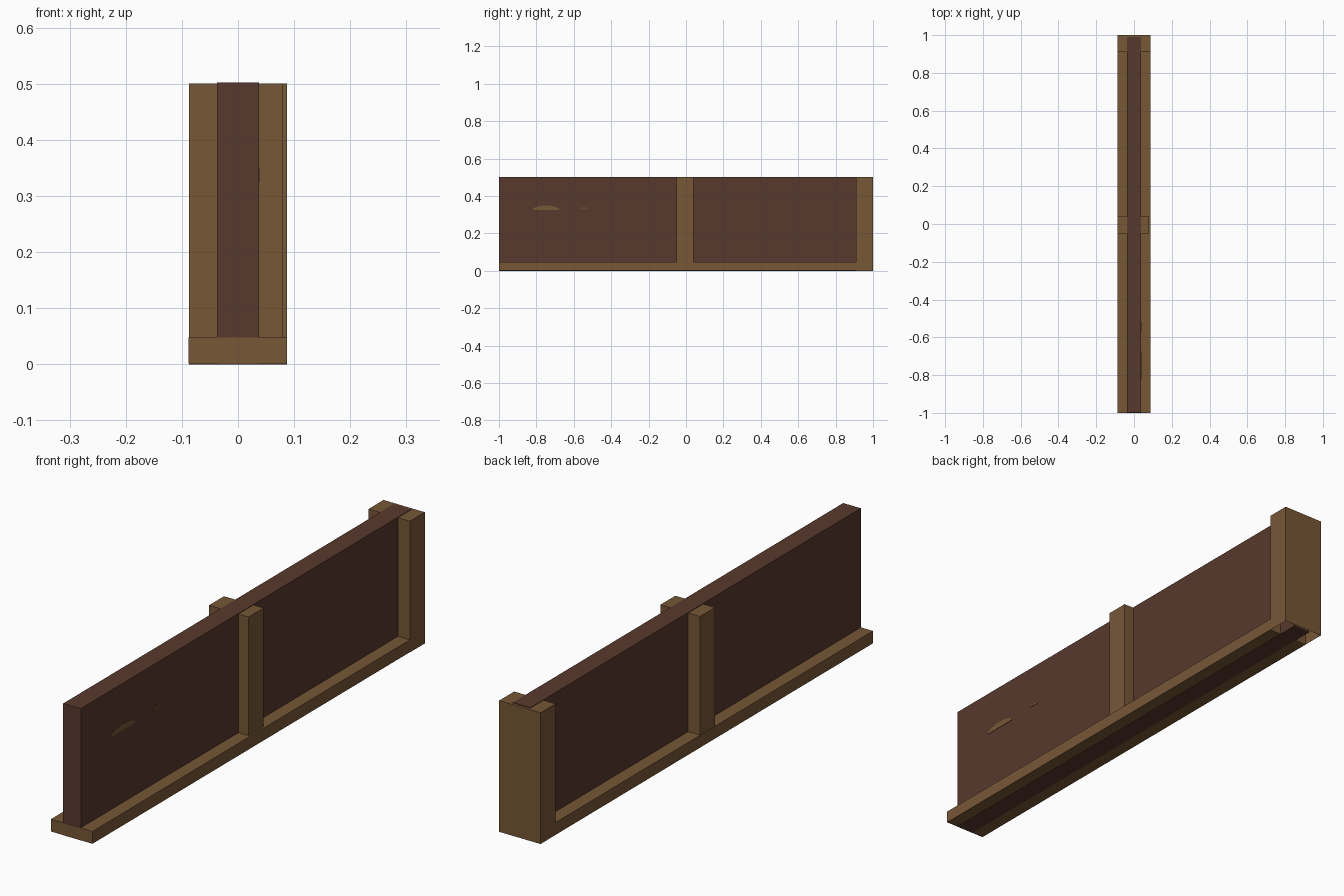
import bpy, bmesh, math

if "Cube" in bpy.data.objects:
    bpy.data.objects.remove(bpy.data.objects["Cube"])


def material(name, rgb):
    m = bpy.data.materials.new(name)
    m.diffuse_color = (*rgb, 1)
    m.use_nodes = True
    m.node_tree.nodes["Principled BSDF"].inputs["Base Color"].default_value = m.diffuse_color
    return m


WOOD = material("light_wood", (0.184, 0.095, 0.037))
PANEL = material("dark_red_wood", (0.098, 0.041, 0.027))


def finish(bm, name, mat):
    me = bpy.data.meshes.new(name)
    bm.to_mesh(me)
    bm.free()
    me.materials.append(mat)
    ob = bpy.data.objects.new(name, me)
    bpy.context.collection.objects.link(ob)
    return ob


def box(name, mat, x, y, z, open_bottom=False):
    """Box from (min, max) ranges on each axis."""
    bm = bmesh.new()
    bmesh.ops.create_cube(bm, size=1)
    for v in bm.verts:
        v.co = [r[0] if c < 0 else r[1] for c, r in zip(v.co, (x, y, z))]
    bm.normal_update()
    if open_bottom:
        down = [f for f in bm.faces if f.normal.z < -0.9]
        bmesh.ops.delete(bm, geom=down, context='FACES_ONLY')
    return finish(bm, name, mat)


def knot(name, y0, y1, z0, height, x=0.0365, depth=0.002):
    """Thin lens-shaped plate on the right face of the panel."""
    bm = bmesh.new()
    n = 8
    mid, half = (y0 + y1) / 2, (y1 - y0) / 2
    verts = []
    for i in range(n + 1):
        a = math.pi * i / n
        verts.append(bm.verts.new((x, mid + half * math.cos(a),
                                   z0 + height * math.sin(a))))
    face = bm.faces.new(verts)
    ext = bmesh.ops.extrude_face_region(bm, geom=[face])
    for v in ext["geom"]:
        if isinstance(v, bmesh.types.BMVert):
            v.co.x += depth
    bmesh.ops.recalc_face_normals(bm, faces=bm.faces)
    return finish(bm, name, WOOD)


# Tall dark panel running the whole length
box("wall_panel", PANEL, (-0.037, 0.037), (-0.999, 0.99), (0, 0.502))

# Base rail
box("base_rail", WOOD, (-0.088, 0.087), (-1, 0.91), (0.001, 0.048))

# Posts: the middle one wraps the panel, the end one closes it
box("middle_post", WOOD, (-0.087, 0.08), (-0.05, 0.04), (0.04, 0.5))
box("end_post", WOOD, (-0.087, 0.087), (0.91, 1), (0, 0.5), open_bottom=True)

# Small light knots on the right face
knot("large_knot", -0.82, -0.675, 0.325, 0.024)
knot("small_knot", -0.57, -0.52, 0.332, 0.006)
